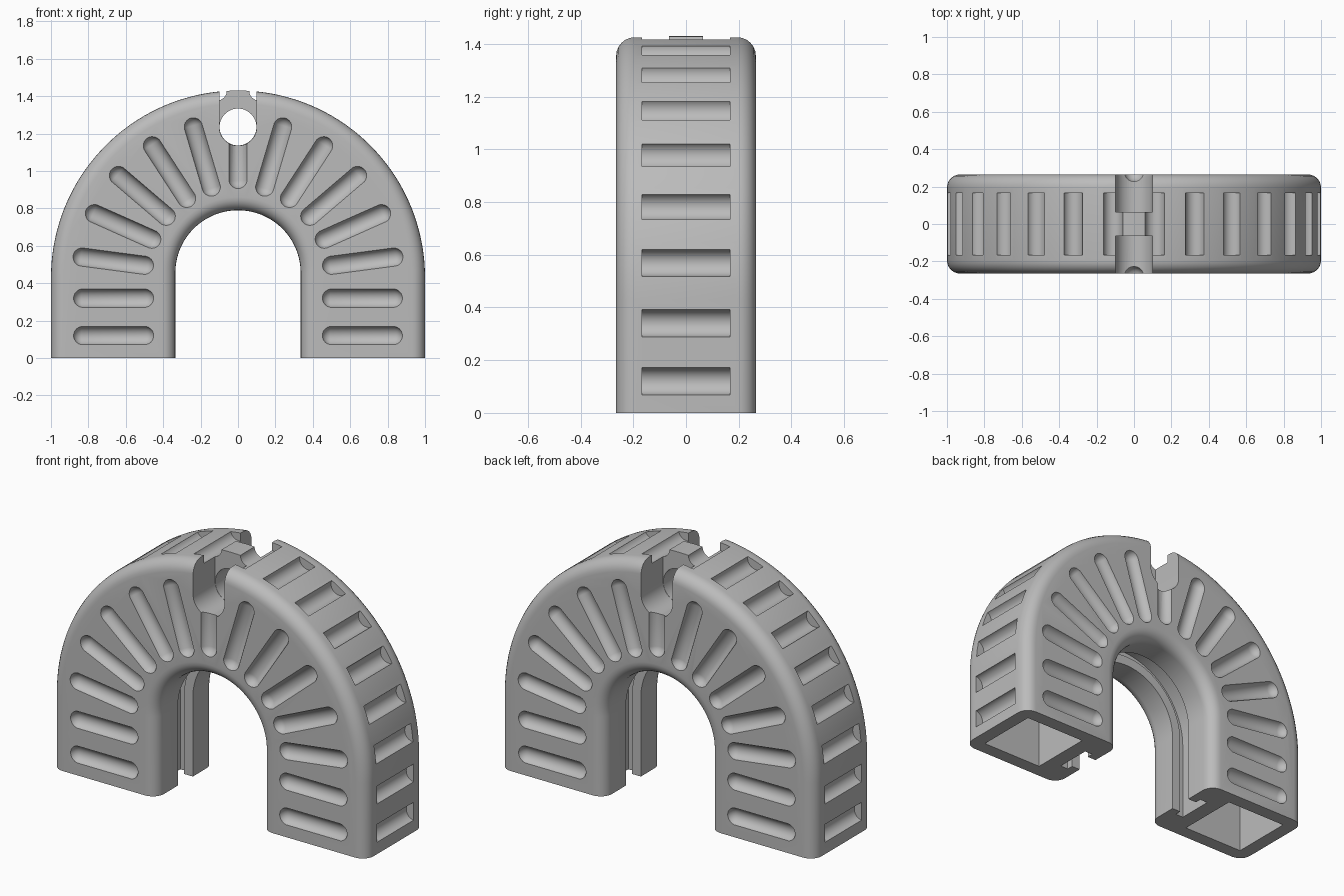
import bpy, bmesh
from math import sin, cos, pi, radians
from mathutils import Matrix, Vector

cube = bpy.data.objects.get("Cube")
if cube:
    bpy.data.objects.remove(cube, do_unlink=True)

HALF = 0.265      # half depth of the arch
MID = 0.43        # height of the centre of the outer curve
INNER_MID = 0.455
INNER = 0.335


def prism(bm, points, y0, y1):
    """Extrude a closed x-z profile along y."""
    face = bm.faces.new([bm.verts.new((x, y0, z)) for x, z in points])
    ext = bmesh.ops.extrude_face_region(bm, geom=[face])["geom"]
    verts = [v for v in ext if isinstance(v, bmesh.types.BMVert)]
    bmesh.ops.translate(bm, verts=verts, vec=(0, y1 - y0, 0))


def arc(cx, cz, r, start, end, n):
    return [(cx + r * cos(start + (end - start) * i / n),
             cz + r * sin(start + (end - start) * i / n)) for i in range(n + 1)]


def circle(cx, cz, r, n=32):
    return arc(cx, cz, r, 0, 2 * pi, n)[:-1]


def arch(r_out, z_out, r_in, z_in, bottom=-0.2):
    outer = arc(0, z_out, r_out, 0, pi, 72)
    inner = arc(0, z_in, r_in, pi, 0, 64)
    return ([(r_out, bottom)] + outer + [(-r_out, bottom), (-r_in, bottom)]
            + inner + [(r_in, bottom)])


def capsule(bm, a, b, r):
    a, b = Vector(a), Vector(b)
    verts = bmesh.ops.create_uvsphere(bm, u_segments=24, v_segments=11, radius=r)["verts"]
    for v in verts:
        if v.co.z > 0:
            v.co.z += (b - a).length
    turn = Vector((0, 0, 1)).rotation_difference(b - a).to_matrix().to_4x4()
    bmesh.ops.transform(bm, matrix=Matrix.Translation(a) @ turn, verts=verts)


def finish(bm, name):
    bmesh.ops.recalc_face_normals(bm, faces=bm.faces)
    mesh = bpy.data.meshes.new(name)
    bm.to_mesh(mesh)
    bm.free()
    obj = bpy.data.objects.new(name, mesh)
    bpy.context.collection.objects.link(obj)
    return obj


# Arch body with rounded rims, trimmed flat at the feet
bm = bmesh.new()
prism(bm, arch(1.0, MID, INNER, INNER_MID), -HALF, HALF)
bmesh.ops.recalc_face_normals(bm, faces=bm.faces)
rims = [e for e in bm.edges
        if abs(e.verts[0].co.y - e.verts[1].co.y) < 1e-5
        and max(v.co.z for v in e.verts) > -0.19]
bmesh.ops.bevel(bm, geom=rims, offset=0.07, segments=6, profile=0.5,
                affect='EDGES', clamp_overlap=False)
cut = bmesh.ops.bisect_plane(bm, geom=bm.verts[:] + bm.edges[:] + bm.faces[:],
                             plane_co=(0, 0, 0), plane_no=(0, 0, 1), clear_inner=True)
loops = [e for e in cut["geom_cut"] if isinstance(e, bmesh.types.BMEdge)]
bmesh.ops.edgeloop_fill(bm, edges=loops)
body = finish(bm, "arch_body")

cutters = []

# Rounded slots on both broad faces, and grooves over the outer edge
bm = bmesh.new()
for face in (-1, 1):
    y = face * (HALF + 0.013)
    capsule(bm, (0, y, MID + 0.525), (0, y, MID + 0.74), 0.051)
    for side in (-1, 1):
        for z in (0.12, 0.32):
            capsule(bm, (side * 0.5, y, z), (side * 0.83, y, z), 0.051)
        for k in range(1, 6):
            a = radians(16.5 * k)
            ends = [(side * r * sin(a), y, MID + r * cos(a)) for r in (0.505, 0.84)]
            capsule(bm, ends[0], ends[1], 0.051)
for side in (-1, 1):
    for z in (0.12, 0.34):
        prism(bm, circle(side * 1.005, z, 0.052), -0.167, 0.167)
    for k in range(7):
        a = radians(6.4 + 12.6 * k)
        prism(bm, circle(side * 1.005 * sin(a), MID + 1.005 * cos(a), 0.052),
              -0.167, 0.167)
cutters.append(finish(bm, "slot_cutter"))

# Keyhole channels at the crown, leaving a bridge between them
bm = bmesh.new()
keyhole = arc(0, 1.235, 0.1, pi, 2 * pi, 24) + [(0.1, 1.6), (-0.1, 1.6)]
prism(bm, keyhole, -0.5, -0.065)
prism(bm, keyhole, 0.065, 0.5)
cutters.append(finish(bm, "channel_cutter"))

# Round hole beneath the bridge
bm = bmesh.new()
prism(bm, circle(0, 1.235, 0.0985, 48), -0.075, 0.075)
cutters.append(finish(bm, "hole_cutter"))

# T-shaped groove along the inside of the arch
for name, near, far, half in (("groove_neck_cutter", -0.04, 0.06, 0.068),
                              ("groove_head_cutter", 0.055, 0.105, 0.105)):
    bm = bmesh.new()
    prism(bm, arch(INNER + far, INNER_MID, INNER + near, INNER_MID), -half, half)
    cutters.append(finish(bm, name))

# Square pockets in the feet
bm = bmesh.new()
for side in (-1, 1):
    prism(bm, [(side * 0.53, -0.1), (side * 0.92, -0.1),
               (side * 0.92, 0.36), (side * 0.53, 0.36)], -0.185, 0.185)
cutters.append(finish(bm, "pocket_cutter"))

# Carve the body, then drop the cutters
bpy.ops.object.select_all(action='DESELECT')
bpy.context.view_layer.objects.active = body
body.select_set(True)
for cutter in cutters:
    cutter.hide_render = True
    mod = body.modifiers.new(cutter.name, 'BOOLEAN')
    mod.operation = 'DIFFERENCE'
    mod.solver = 'EXACT'
    mod.object = cutter
    bpy.ops.object.modifier_apply(modifier=mod.name)
    bpy.data.objects.remove(cutter, do_unlink=True)

# Plain grey finish
grey = bpy.data.materials.new("plain_grey")
grey.use_nodes = True
colour = (0.5, 0.5, 0.5, 1)
grey.diffuse_color = colour
grey.node_tree.nodes["Principled BSDF"].inputs["Base Color"].default_value = colour
body.data.materials.clear()
body.data.materials.append(grey)
bpy.ops.object.shade_smooth_by_angle(angle=radians(30))
